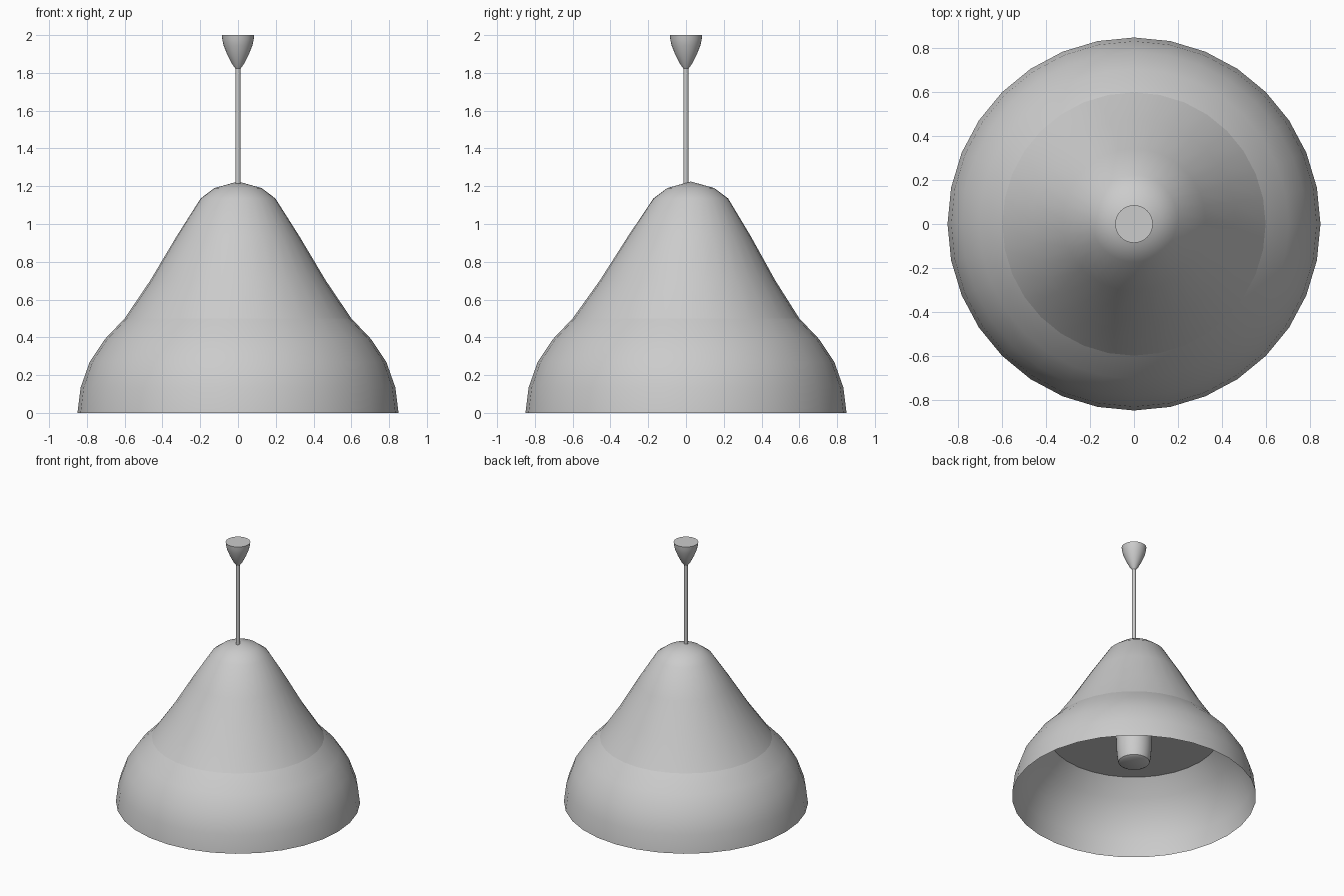
import bpy, bmesh, math

if "Cube" in bpy.data.objects:
    bpy.data.objects.remove(bpy.data.objects["Cube"])


def lathe(name, profile, sides=32, cap_start=False, cap_end=False, lean=None):
    """Revolve (radius, z) points around z; radius 0 makes a pole."""
    bm = bmesh.new()
    rings = []
    for r, z in profile:
        dy = lean(z) if lean else 0
        count = sides if r > 0 else 1
        rings.append([bm.verts.new((r * math.cos(2 * math.pi * i / sides),
                                    r * math.sin(2 * math.pi * i / sides) + dy, z))
                      for i in range(count)])
    for a, b in zip(rings, rings[1:]):
        for i in range(sides):
            j = (i + 1) % sides
            if len(b) == 1:
                bm.faces.new((a[i], a[j], b[0]))
            elif len(a) == 1:
                bm.faces.new((a[0], b[j], b[i]))
            else:
                bm.faces.new((a[i], a[j], b[j], b[i]))
    if cap_start:
        bm.faces.new(rings[0][::-1])
    if cap_end:
        bm.faces.new(rings[-1])
    mesh = bpy.data.meshes.new(name)
    bm.to_mesh(mesh)
    bm.free()
    obj = bpy.data.objects.new(name, mesh)
    bpy.context.collection.objects.link(obj)
    bpy.ops.object.select_all(action='DESELECT')
    obj.select_set(True)
    bpy.context.view_layer.objects.active = obj
    bpy.ops.object.shade_smooth_by_angle(angle=math.radians(40))
    return obj


# Open lower bowl of the shade, a single thin sheet
lathe("shade_bowl", [(0.85, 0), (0.833, 0.135), (0.785, 0.27), (0.705, 0.39), (0.6, 0.5)])

# Upper cone, closed underneath, its tip leaning slightly to the back
lathe("shade_cone", [(0.6, 0.5), (0.465, 0.7), (0.325, 0.935), (0.198, 1.135),
                     (0.125, 1.19), (0, 1.225)], cap_start=True,
      lean=lambda z: 0.025 * min(1, (z - 0.5) / 0.6))

# Bulb hanging inside the bowl
lathe("bulb", [(0.09, 0.265), (0.108, 0.275), (0.116, 0.31), (0.122, 0.38), (0.125, 0.5)],
      cap_start=True, cap_end=True)

# Hanging rod
lathe("rod", [(0.0135, 1.2), (0.0135, 1.84)], sides=16, cap_start=True, cap_end=True)

# Ceiling canopy
lathe("ceiling_canopy", [(0.008, 1.815), (0.03, 1.845), (0.056, 1.895), (0.076, 1.945),
                         (0.083, 1.975), (0.086, 2.0)], cap_start=True, cap_end=True)
